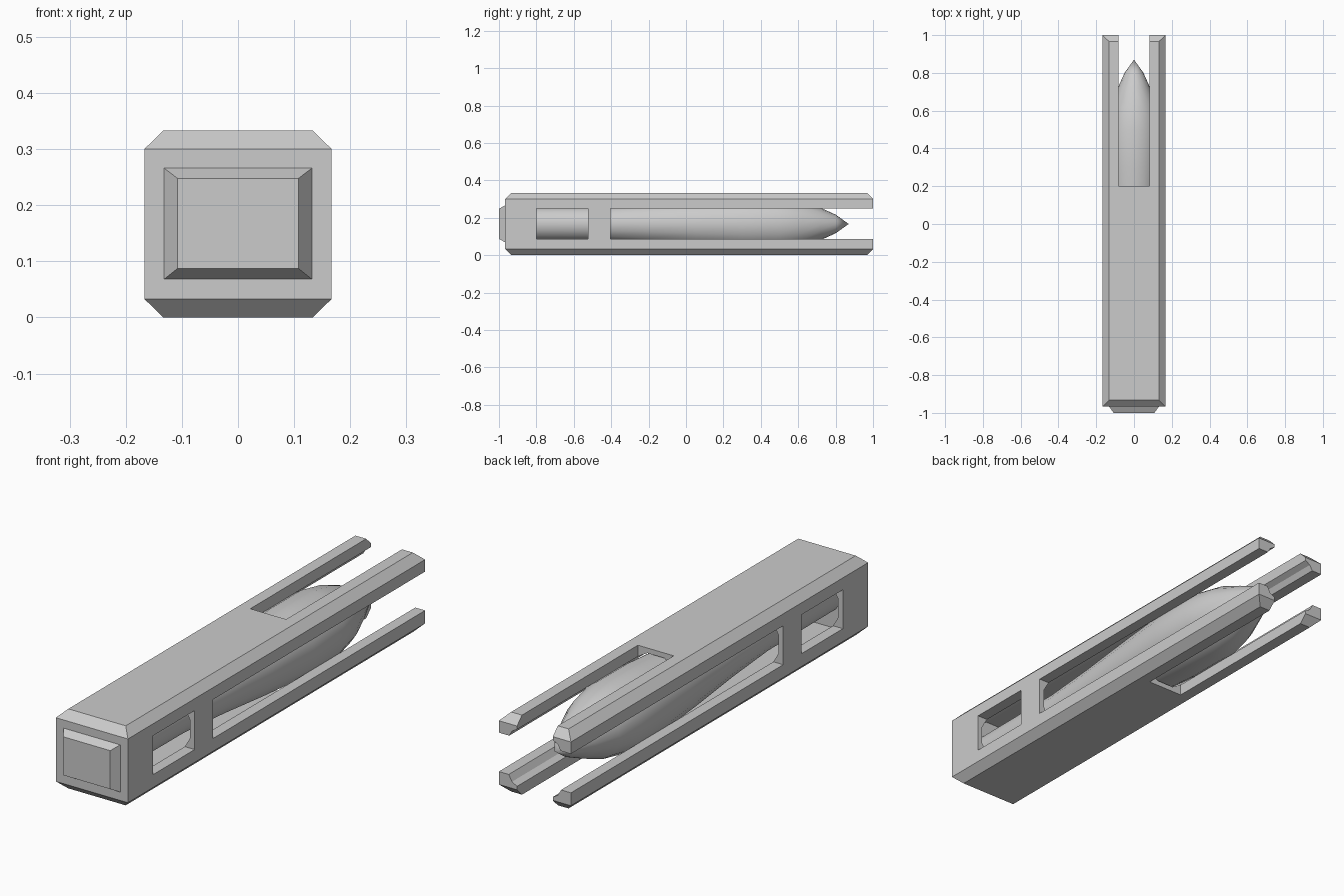
import bpy, bmesh, math

if "Cube" in bpy.data.objects:
    bpy.data.objects.remove(bpy.data.objects["Cube"])

CZ = 1 / 6      # height of the long axis


def make(name, rings):
    """Skin a stack of equal-length rings into a closed solid."""
    bm = bmesh.new()
    vs = [[bm.verts.new(p) for p in r] for r in rings]
    n = len(rings[0])
    for a, b in zip(vs, vs[1:]):
        for i in range(n):
            j = (i + 1) % n
            bm.faces.new((a[i], a[j], b[j], b[i]))
    bm.faces.new(vs[0][::-1])
    bm.faces.new(vs[-1])
    bmesh.ops.remove_doubles(bm, verts=bm.verts, dist=1e-5)
    bmesh.ops.recalc_face_normals(bm, faces=bm.faces)
    me = bpy.data.meshes.new(name)
    bm.to_mesh(me)
    bm.free()
    ob = bpy.data.objects.new(name, me)
    bpy.context.collection.objects.link(ob)
    return ob


def rect_xy(x, y0, y1, z):
    return [(-x, y0, z), (x, y0, z), (x, y1, z), (-x, y1, z)]


def rect_xz(x, z0, z1, y):
    return [(-x, y, z0), (x, y, z0), (x, y, z1), (-x, y, z1)]


def lathe(name, profile, n, phase=0.0):
    """Revolve (y, radius) points around the long axis."""
    return make(name, [[(r * math.cos(phase + math.tau * i / n), y,
                         CZ + r * math.sin(phase + math.tau * i / n))
                        for i in range(n)] for y, r in profile])


# Chamfered square launcher casing
casing = make("casing", [rect_xy(0.133, -0.933, 0.967, 0),
                         rect_xy(0.167, -0.967, 1.0, 0.033),
                         rect_xy(0.167, -0.967, 1.0, 0.3),
                         rect_xy(0.133, -0.933, 0.967, 0.333)])

# Cutters: bore, top/bottom slot, side slot, side window
cutters = [
    lathe("bore_cutter", [(-0.9, 0.15), (1.2, 0.15)], 12, math.pi / 12),
    make("vertical_slot_cutter", [rect_xy(0.083, 0.2, 1.2, -0.2),
                                  rect_xy(0.083, 0.2, 1.2, 0.6)]),
    make("side_slot_cutter", [rect_xy(0.4, -0.405, 1.2, 0.087),
                              rect_xy(0.4, -0.405, 1.2, 0.25)]),
    make("window_cutter", [rect_xy(0.4, -0.8, -0.525, 0.087),
                           rect_xy(0.4, -0.8, -0.525, 0.25)]),
]
for c in cutters:
    c.hide_render = True
    c.hide_viewport = False
    c.display_type = 'WIRE'
    m = casing.modifiers.new(c.name, 'BOOLEAN')
    m.operation = 'DIFFERENCE'
    m.solver = 'EXACT'
    m.object = c

# Bake the cuts and drop the cutters
deps = bpy.context.evaluated_depsgraph_get()
cut_mesh = bpy.data.meshes.new_from_object(casing.evaluated_get(deps))
casing.modifiers.clear()
casing.data = cut_mesh
for c in cutters:
    bpy.data.objects.remove(c)

# Raised end cap on the front
make("end_cap", [rect_xz(0.133, 0.067, 0.267, -0.965),
                 rect_xz(0.108, 0.087, 0.248, -1.0)])

# Spindle-shaped projectile with pointed nose
shell = lathe("projectile", [(-0.9, 0.09), (-0.45, 0.092), (-0.2, 0.108),
                             (0.05, 0.13), (0.3, 0.148), (0.5, 0.148),
                             (0.62, 0.125), (0.72, 0.086), (0.8, 0.05),
                             (0.87, 0.0)], 16)
bpy.ops.object.select_all(action='DESELECT')
shell.select_set(True)
bpy.context.view_layer.objects.active = shell
bpy.ops.object.shade_smooth_by_angle(angle=math.radians(40))
